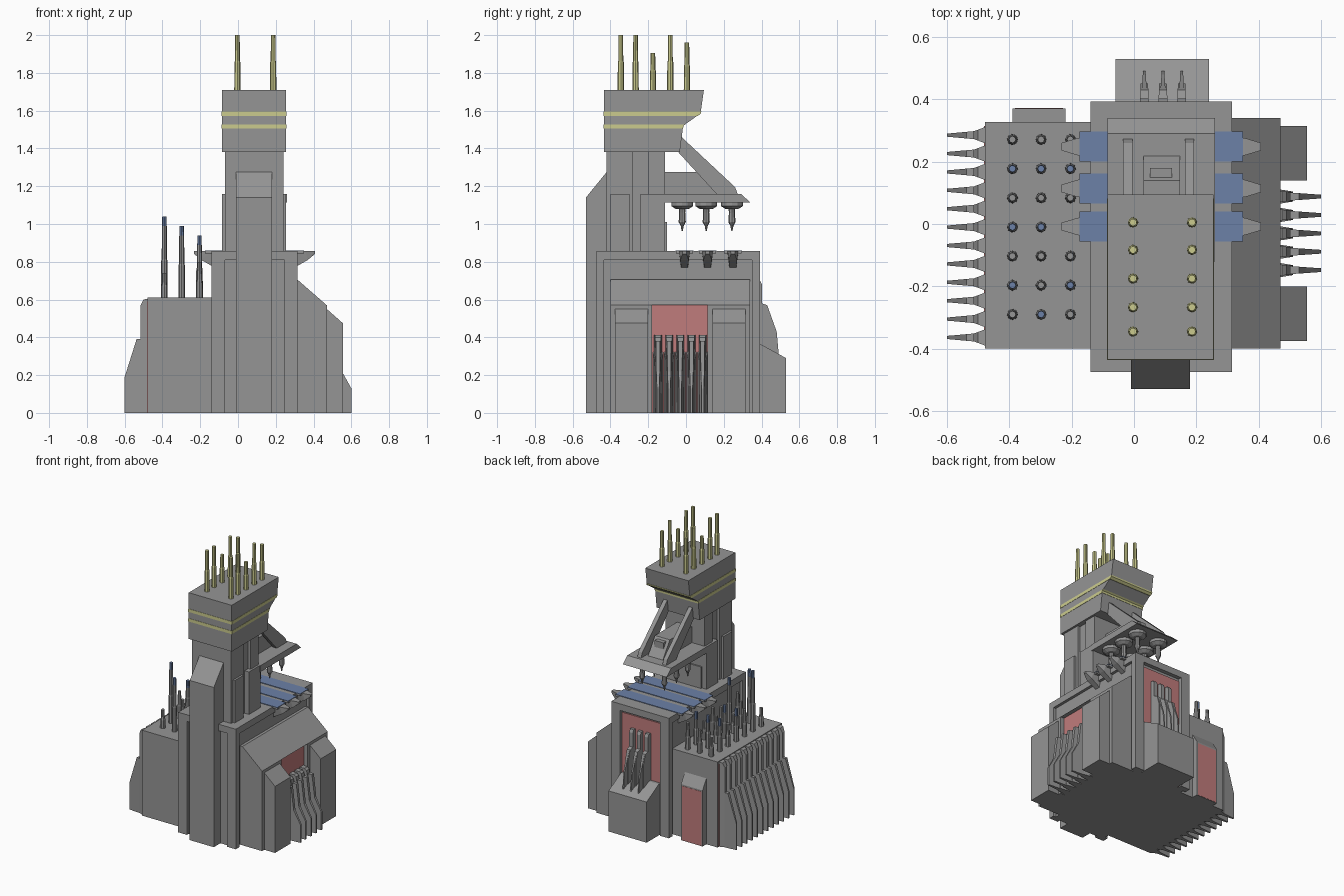
import bpy, bmesh

CX = 0.0875  # mirror line of the main body


def material(name, rgb):
    m = bpy.data.materials.new(name)
    m.diffuse_color = (*rgb, 1)
    return m


GREY = material("dark_grey", (0.3, 0.3, 0.3))
RED = material("red", (0.53, 0.2, 0.2))
BLUE = material("blue", (0.15, 0.22, 0.39))
YELLOW = material("yellow", (0.6, 0.6, 0.27))


def finish(name, bm, mat=None):
    bmesh.ops.recalc_face_normals(bm, faces=bm.faces)
    me = bpy.data.meshes.new(name)
    bm.to_mesh(me)
    bm.free()
    me.materials.append(mat or GREY)
    ob = bpy.data.objects.new(name, me)
    bpy.context.collection.objects.link(ob)
    return ob


def prism(name, pts, axis, a, b, mat=None):
    """Extrude a profile along x (pts are y,z) or y (pts are x,z)."""
    bm = bmesh.new()
    place = (lambda p, t: (t, p[0], p[1])) if axis == 'x' else (lambda p, t: (p[0], t, p[1]))
    lo = [bm.verts.new(place(p, a)) for p in pts]
    hi = [bm.verts.new(place(p, b)) for p in pts]
    bm.faces.new(lo)
    bm.faces.new(hi)
    for i in range(len(pts)):
        j = (i + 1) % len(pts)
        bm.faces.new((lo[i], lo[j], hi[j], hi[i]))
    return finish(name, bm, mat)


def fin(name, pts, axis, c, w_in, w_out):
    """Profile extruded about c, its half width tapering from the wall outwards."""
    ob = prism(name, pts, axis, c - 1, c + 1)
    us = [abs(p[0]) for p in pts]
    u0, u1 = min(us), max(us)
    t, u = (0, 1) if axis == 'x' else (1, 0)
    for v in ob.data.vertices:
        w = w_in + (w_out - w_in) * (abs(v.co[u]) - u0) / (u1 - u0)
        v.co[t] = c + (v.co[t] - c) * w
    return ob


def box(name, x0, x1, y0, y1, z0, z1, mat=None):
    return prism(name, [(y0, z0), (y1, z0), (y1, z1), (y0, z1)], 'x', x0, x1, mat)


def hull(name, pts):
    bm = bmesh.new()
    for p in pts:
        bm.verts.new(p)
    bmesh.ops.convex_hull(bm, input=bm.verts)
    return finish(name, bm)


def lathe(name, x, y, rings, mat=None, sides=8):
    """Stack of round sections given as (radius, z)."""
    bm = bmesh.new()
    for (r0, z0), (r1, z1) in zip(rings, rings[1:]):
        if z0 == z1:
            continue
        g = bmesh.ops.create_cone(bm, cap_ends=True, segments=sides, radius1=r0, radius2=r1, depth=z1 - z0)
        bmesh.ops.translate(bm, verts=g['verts'], vec=(x, y, (z0 + z1) / 2))
    return finish(name, bm, mat)


# main body: recessed core, cap slab, corner posts
box("body_core", -0.12, 0.295, -0.455, 0.365, 0, 0.82)
box("body_cap", -0.14, 0.315, -0.475, 0.393, 0.81, 0.857)
for x0 in (-0.14, 0.245):
    for y0, y1 in ((-0.475, -0.435), (0.35, 0.393)):
        box("body_post", x0, x0 + 0.07, y0, y1, 0, 0.82)
box("back_red_panel", -0.07, 0.245, 0.36, 0.372, 0.003, 0.79, RED)

# front buttress rising up the tower
prism("front_buttress", [(-0.53, 0), (-0.53, 1.14), (-0.42, 1.275), (-0.40, 1.275), (-0.40, 0)], 'x', -0.01, 0.18)

# back box and its fins
prism("back_box", [(0.36, 0), (0.53, 0), (0.53, 0.29), (0.393, 0.365), (0.36, 0.365)], 'x', -0.06, 0.24)
for x in (0.033, 0.093, 0.153):
    fin("back_fin", [(0.36, 0.3), (0.36, 0.70), (0.392, 0.70), (0.402, 0.68), (0.402, 0.58), (0.43, 0.57),
                     (0.45, 0.50), (0.45, 0.3)], 'x', x, 0.016, 0.012)
    fin("back_fin_edge", [(0.40, 0.3), (0.40, 0.58), (0.43, 0.57), (0.48, 0.43), (0.492, 0.3)], 'x', x, 0.01, 0.004)

# right buttress with red recess, pillars and fins
prism("right_roof", [(0.28, 0.57), (0.47, 0.57), (0.315, 0.705), (0.28, 0.705)], 'y', -0.40, 0.34)
for y0, y1 in ((-0.40, -0.18), (0.115, 0.34)):
    box("right_wall", 0.28, 0.47, y0, y1, 0, 0.57)
for y0 in (-0.375, 0.14):
    prism("right_pillar", [(0.46, 0), (0.555, 0), (0.555, 0.475), (0.47, 0.55), (0.46, 0.55)], 'y', y0, y0 + 0.175)
box("right_recess", 0.28, 0.437, -0.18, 0.115, 0, 0.57)
box("right_red_panel", 0.43, 0.44, -0.18, 0.115, 0.003, 0.57, RED)
for i in range(5):
    y = -0.148 + i * 0.059
    fin("right_fin", [(0.43, 0), (0.51, 0), (0.51, 0.30), (0.49, 0.40), (0.475, 0.412), (0.43, 0.412)], 'y',
        y, 0.021, 0.014)
    fin("right_fin_foot", [(0.43, 0), (0.51, 0), (0.50, 0.28), (0.43, 0.33)], 'y', y, 0.029, 0.016)
    fin("right_fin_edge", [(0.50, 0), (0.6, 0), (0.6, 0.13), (0.55, 0.22), (0.53, 0.38), (0.50, 0.38)], 'y',
        y, 0.013, 0.006)

# left wing with red side, back locker and a row of fins
box("left_wing", -0.478, -0.11, -0.40, 0.327, 0, 0.61)
box("left_red_panel", -0.481, -0.47, -0.39, 0.315, 0.003, 0.59, RED)
prism("left_locker", [(0.32, 0), (0.37, 0), (0.37, 0.40), (0.327, 0.47), (0.32, 0.47)], 'x', -0.39, -0.22)
box("locker_red_panel", -0.382, -0.228, 0.36, 0.3715, 0.003, 0.39, RED)
for i in range(12):
    y = -0.364 + i * 0.059
    fin("left_fin", [(-0.475, 0), (-0.515, 0), (-0.515, 0.57), (-0.5, 0.60), (-0.475, 0.605)], 'y', y, 0.027, 0.012)
    fin("left_fin_edge", [(-0.50, 0), (-0.6, 0), (-0.6, 0.19), (-0.537, 0.39), (-0.50, 0.39)], 'y', y, 0.014, 0.005)

# antennas on the left wing: a few tall, the rest short
TALL = {(0, 1): 1.04, (1, 0): 0.99, (2, 1): 0.94}
BLUE_TIPS = {(0, 1), (0, 3), (0, 5), (1, 0), (1, 3), (1, 5), (2, 1), (2, 5)}
for i, x in enumerate((-0.39, -0.298, -0.204)):
    for j in range(7):
        y = -0.29 + j * 0.0935
        blue = (i, j) in BLUE_TIPS
        top = TALL.get((i, j), 0.84 if blue else 0.74 + 0.03 * ((i + j) % 3))
        mid = 0.61 + 0.45 * (top - 0.61)
        lathe("wing_antenna", x, y, [(0.018, 0.60), (0.017, mid), (0.014, mid + 0.01), (0.013, top - 0.05)])
        lathe("wing_antenna_tip", x, y, [(0.012, top - 0.06), (0.011, top)], BLUE if blue else None)

# blue landing strips lying flush, with pointed clamps at both ends
for y in (-0.008, 0.114, 0.248):
    box("strip_base", -0.174, 0.349, y - 0.046, y + 0.046, 0.845, 0.858)
    box("blue_strip", -0.175, 0.35, y - 0.048, y + 0.048, 0.857, 0.861, BLUE)
    for s in (1, -1):
        pts = [(x, y + k * w, z) for x, w, z in ((0.30, 0.03, 0.858), (0.355, 0.028, 0.858), (0.408, 0.012, 0.856),
               (0.408, 0.01, 0.842), (0.37, 0.022, 0.81), (0.30, 0.018, 0.77)) for k in (1, -1)]
        hull("strip_clamp", [(CX + s * (p[0] - CX), p[1], p[2]) for p in pts])

# tower shaft: core, corner columns and lower side ribs
box("tower_core", -0.05, 0.22, -0.40, -0.12, 0.8, 1.4)
for y0, y1 in ((-0.42, -0.28), (-0.20, -0.11)):
    box("tower_column", -0.07, 0.24, y0, y1, 0.8, 1.4)
box("tower_rib", -0.085, 0.255, -0.24, -0.11, 0.8, 1.16)
box("tower_front_rib", -0.085, 0.255, -0.40, -0.30, 0.8, 1.16)
box("tower_step", -0.05, 0.22, -0.20, -0.10, 0.8, 1.01)

# head with two yellow bands
prism("tower_head", [(-0.435, 1.38), (-0.435, 1.71), (0.095, 1.71), (0.077, 1.585), (-0.015, 1.52), (-0.033, 1.38)],
      'x', -0.085, 0.255)
prism("head_band_upper", [(-0.437, 1.573), (-0.437, 1.595), (0.081, 1.595), (0.079, 1.585), (0.063, 1.573)], 'x',
      -0.087, 0.257, YELLOW)
prism("head_band_lower", [(-0.437, 1.505), (-0.437, 1.527), (-0.003, 1.527), (-0.014, 1.52), (-0.015, 1.505)], 'x',
      -0.087, 0.257, YELLOW)

# yellow antennas on the head
for y, top in ((-0.345, 2.0), (-0.267, 2.0), (-0.175, 1.905), (-0.083, 2.0), (0.005, 1.96)):
    for x in (-0.003, 0.186):
        mid = 1.71 + 0.5 * (top - 1.71)
        lathe("head_antenna", x, y, [(0.017, 1.70), (0.016, mid), (0.013, mid + 0.01), (0.012, top)], YELLOW)

# rear platform, its housing and struts
prism("platform", [(-0.12, 1.115), (0.34, 1.115), (0.29, 1.16), (-0.12, 1.16)], 'x', -0.085, 0.26)
prism("platform_housing", [(-0.12, 1.15), (0.225, 1.15), (0.14, 1.275), (-0.12, 1.275)], 'x', 0.03, 0.147)
box("housing_hatch", 0.052, 0.122, 0.125, 0.18, 1.15, 1.262)
for x in (-0.02, 0.178):
    prism("strut", [(-0.05, 1.485), (0.26, 1.195), (0.275, 1.155), (0.165, 1.155), (-0.05, 1.39)], 'x',
          x - 0.015, x + 0.015)

# hanging nozzles below the platform
for x in (0.0, 0.175):
    for y in (-0.02, 0.107, 0.243):
        lathe("nozzle_disc", x, y, [(0.035, 1.08), (0.058, 1.095), (0.058, 1.12)], sides=12)
        lathe("nozzle", x, y, [(0.003, 0.962), (0.008, 0.99), (0.019, 1.01), (0.016, 1.06), (0.018, 1.09)])
